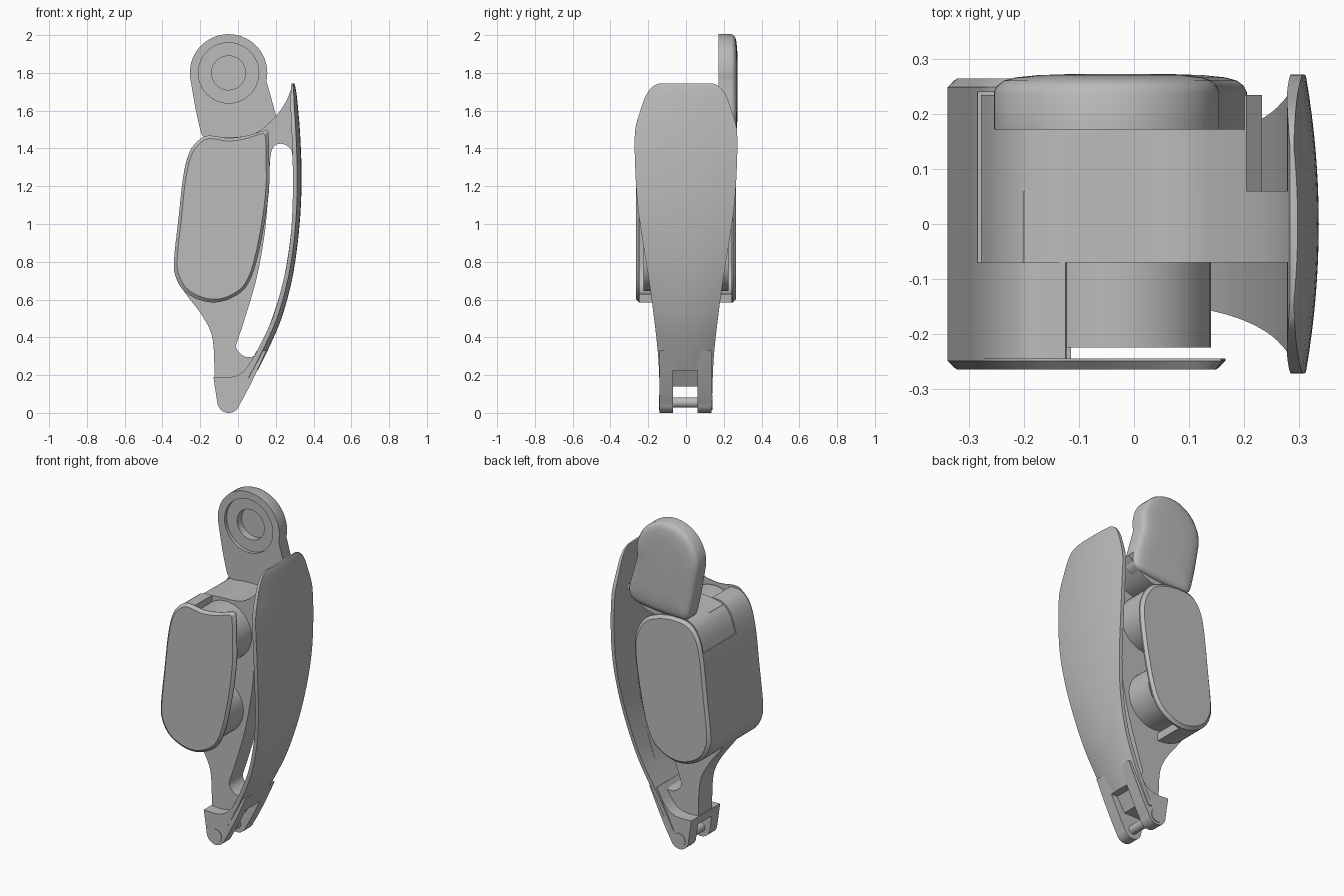
import bpy, bmesh, math
from mathutils import Vector

if "Cube" in bpy.data.objects:
    bpy.data.objects.remove(bpy.data.objects["Cube"])

grey = bpy.data.materials.new("plain grey")
grey.use_nodes = True
grey.diffuse_color = (0.5, 0.5, 0.5, 1)
grey.node_tree.nodes["Principled BSDF"].inputs["Base Color"].default_value = (0.5, 0.5, 0.5, 1)


def skin(name, rings):
    """Join equal-length rings of points into a closed solid."""
    bm = bmesh.new()
    loops = [[bm.verts.new(p) for p in ring] for ring in rings]
    n = len(loops[0])
    for a, b in zip(loops, loops[1:]):
        for i in range(n):
            j = (i + 1) % n
            bm.faces.new((a[i], a[j], b[j], b[i]))
    bm.faces.new(loops[0][::-1])
    bm.faces.new(loops[-1])
    bmesh.ops.recalc_face_normals(bm, faces=bm.faces)
    mesh = bpy.data.meshes.new(name)
    bm.to_mesh(mesh)
    bm.free()
    mesh.materials.append(grey)
    obj = bpy.data.objects.new(name, mesh)
    bpy.context.collection.objects.link(obj)
    return obj


def slab(name, outline, layers):
    """Stack an x-z outline along y; each layer is (y, inset)."""
    xs, zs = zip(*outline)
    cx, cz = (min(xs) + max(xs)) / 2, (min(zs) + max(zs)) / 2
    w, h = max(xs) - min(xs), max(zs) - min(zs)
    return skin(name, [[(cx + (x - cx) * (1 - 2 * d / w), y, cz + (z - cz) * (1 - 2 * d / h))
                        for x, z in outline] for y, d in layers])


def curve(points, closed=False, steps=5):
    """Smooth curve through the given points."""
    p = [Vector(q) for q in points]
    n = len(p)
    get = (lambda i: p[i % n]) if closed else (lambda i: p[max(0, min(n - 1, i))])
    out = []
    for i in range(n if closed else n - 1):
        a, b, c, d = (get(i + k) for k in (-1, 0, 1, 2))
        for s in range(steps):
            t = s / steps
            out.append(b + (c - a) * t / 2 + (a * 2 - b * 5 + c * 4 - d) * t * t / 2
                       + (b * 3 - a - c * 3 + d) * t ** 3 / 2)
    return [tuple(q) for q in (out if closed else out + [p[-1]])]


def ribbon(path, thick):
    """Thicken an open path to its left."""
    side = []
    for i, p in enumerate(path):
        t = (Vector(path[min(i + 1, len(path) - 1)]) - Vector(path[max(i - 1, 0)])).normalized()
        side.append((p[0] - t.y * thick, p[1] + t.x * thick))
    return path + side[::-1]


def arc(cx, cz, r, start, end, n=24):
    angles = [math.radians(start + (end - start) * i / n) for i in range(n + 1)]
    return [(cx + r * math.cos(a), cz + r * math.sin(a)) for a in angles]


def rod(name, x, z, r, y0, y1):
    return slab(name, arc(x, z, r, 0, 352.5, 47), [(y0, 0), (y1, 0)])


def cut(obj, cutter):
    cutter.hide_render = True
    mod = obj.modifiers.new("cut", "BOOLEAN")
    mod.operation, mod.solver, mod.object = "DIFFERENCE", "EXACT", cutter
    bpy.context.view_layer.objects.active = obj
    bpy.ops.object.modifier_apply(modifier="cut")
    bpy.data.objects.remove(cutter)


parts = []

# Housing cover plates with chamfered rims
low = [(-.29, 1.25), (-.315, 1.03), (-.338, .82), (-.333, .73), (-.29, .65), (-.21, .6),
       (-.12, .585), (-.03, .61), (.045, .67), (.095, .79), (.14, 1.0), (.165, 1.2)]
front_top = [(.165, 1.35), (.162, 1.47), (.145, 1.495), (.05, 1.468), (-.05, 1.455),
             (-.15, 1.468), (-.2, 1.45), (-.255, 1.385)]
back_top = [(.15, 1.31), (.09, 1.4), (0, 1.44), (-.1, 1.455), (-.2, 1.44), (-.26, 1.37)]
parts.append(slab("front_cover", curve(low + front_top, True),
                  [(-.245, 0), (-.249, 0), (-.265, .017)]))
parts.append(slab("back_cover", curve(low + back_top, True),
                  [(.24, 0), (.249, 0), (.265, .017)]))

# Housing side wall with a notch for the strap
wall_path = curve([(-.125, 1.455), (-.2, 1.445), (-.255, 1.38)] + low[:7])
wall = slab("housing_wall", ribbon(wall_path, .045), [(-.247, 0), (.247, 0)])
cut(wall, slab("notch_cutter", [(-.5, 1.28), (.2, 1.28), (.2, 1.6), (-.5, 1.6)],
               [(-.07, 0), (.24, 0)]))
parts.append(wall)

# Rollers inside the housing
parts.append(rod("upper_roller", -.03, 1.275, .17, -.225, .225))
parts.append(rod("lower_roller", -.085, .815, .17, -.225, .225))

# Strap over the top of the housing
strap = curve([(-.278, 1.28), (-.25, 1.37), (-.2, 1.432), (-.1, 1.457), (.04, 1.465),
               (.12, 1.497), (.205, 1.575)])
parts.append(slab("top_strap", ribbon(strap, -.04), [(-.07, 0), (.235, 0)]))

# Central web with its long slot
web_edge = curve([(-.2, 1.435), (-.1, 1.457), (.04, 1.465), (.12, 1.497), (.2, 1.57),
                  (.255, 1.65), (.286, 1.73)])
web_edge += curve([(.3, 1.6), (.31, 1.3), (.305, 1.05), (.275, .8), (.21, .52), (.12, .33),
                   (.04, .17)])
web_edge += curve([(-.125, .16), (-.128, .33), (-.145, .43), (-.2, .53), (-.3, .67),
                   (-.315, .8), (-.28, 1.2), (-.24, 1.36)])
web = slab("central_web", web_edge, [(-.07, 0), (.06, 0)])
slot = curve([(.165, 1.25), (.172, 1.36), (.19, 1.41), (.225, 1.425), (.265, 1.41), (.287, 1.37),
              (.292, 1.2), (.28, .95), (.24, .7), (.18, .5), (.115, .345), (.09, .305),
              (.05, .295), (.01, .315), (-.01, .35), (0, .39), (.03, .48), (.1, .72),
              (.145, .98)], True)
cut(web, slab("slot_cutter", slot, [(-.3, 0), (.3, 0)]))
parts.append(web)

# Curved outer grip: stations of (height, inner x, crown x, half width)
stations = curve([(1.745, .284, .298, .14), (1.725, .281, .304, .18), (1.68, .279, .311, .212),
                  (1.6, .279, .319, .242), (1.49, .284, .328, .27), (1.3, .29, .336, .269),
                  (1.1, .289, .333, .256), (.9, .275, .316, .228), (.7, .24, .285, .196),
                  (.5, .182, .23, .169), (.33, .102, .157, .15), (.2, .035, .092, .142),
                  (.1, -.015, .04, .14)], steps=4)
rings = []
for z, inner, crown, half in stations:
    edge = inner + (crown - inner) * .5
    ring = [(inner, -half, z)]
    for i in range(17):
        u = i / 8 - 1
        ring.append((edge + (crown - edge) * (1 - u * u), half * u, z))
    rings.append(ring + [(inner, half, z)])
grip = skin("outer_grip", rings)

# Forked foot, notched together with the grip
foot_edge = curve([(.15, .33), (.09, .2), (.04, .1), (.006, .04)])[:-1]
foot_edge += arc(-.05, .06, .06, -20, -170)
foot_edge += [(-.13, .19)] + curve([(-.06, .187), (.0, .2), (.05, .245), (.1, .33)])
foot = slab("forked_foot", foot_edge, [(-.14, 0), (.135, 0)])
for part in (grip, foot, web):
    cut(part, slab("fork_cutter", [(-.3, -.1), (-.3, .14), (.01, .14), (.06, .225), (.3, .225),
                                   (.3, -.1)], [(-.07, 0), (.0605, 0)]))
parts += [grip, foot]

# Hinge pin and its heads
parts.append(rod("hinge_pin", -.05, .055, .027, -.13, .13))
parts.append(rod("front_pin_head", -.05, .055, .04, -.144, -.12))
parts.append(rod("back_pin_head", -.05, .055, .04, .12, .139))

# Domed upper lug with a stepped socket
lug_edge = arc(-.05, 1.8, .205, -12, 192, 36)
lug_edge += curve([(-.225, 1.61), (-.2, 1.5), (-.185, 1.465), (-.15, 1.45), (0, 1.455),
                   (.13, 1.47), (.185, 1.49), (.205, 1.53), (.2, 1.58)])
lug = slab("upper_lug", lug_edge, [(.172, 0), (.24, 0), (.252, .006), (.261, .018), (.267, .04),
                                   (.271, .08), (.273, .14)])
cut(lug, rod("socket_cutter", -.05, 1.8, .16, .1, .192))
cut(lug, rod("bore_cutter", -.05, 1.8, .09, .1, .235))
parts.append(lug)

# Smooth curved surfaces, keeping edges crisp
bpy.ops.object.select_all(action="DESELECT")
for part in parts:
    part.select_set(True)
bpy.context.view_layer.objects.active = parts[0]
bpy.ops.object.shade_smooth_by_angle(angle=math.radians(30))
